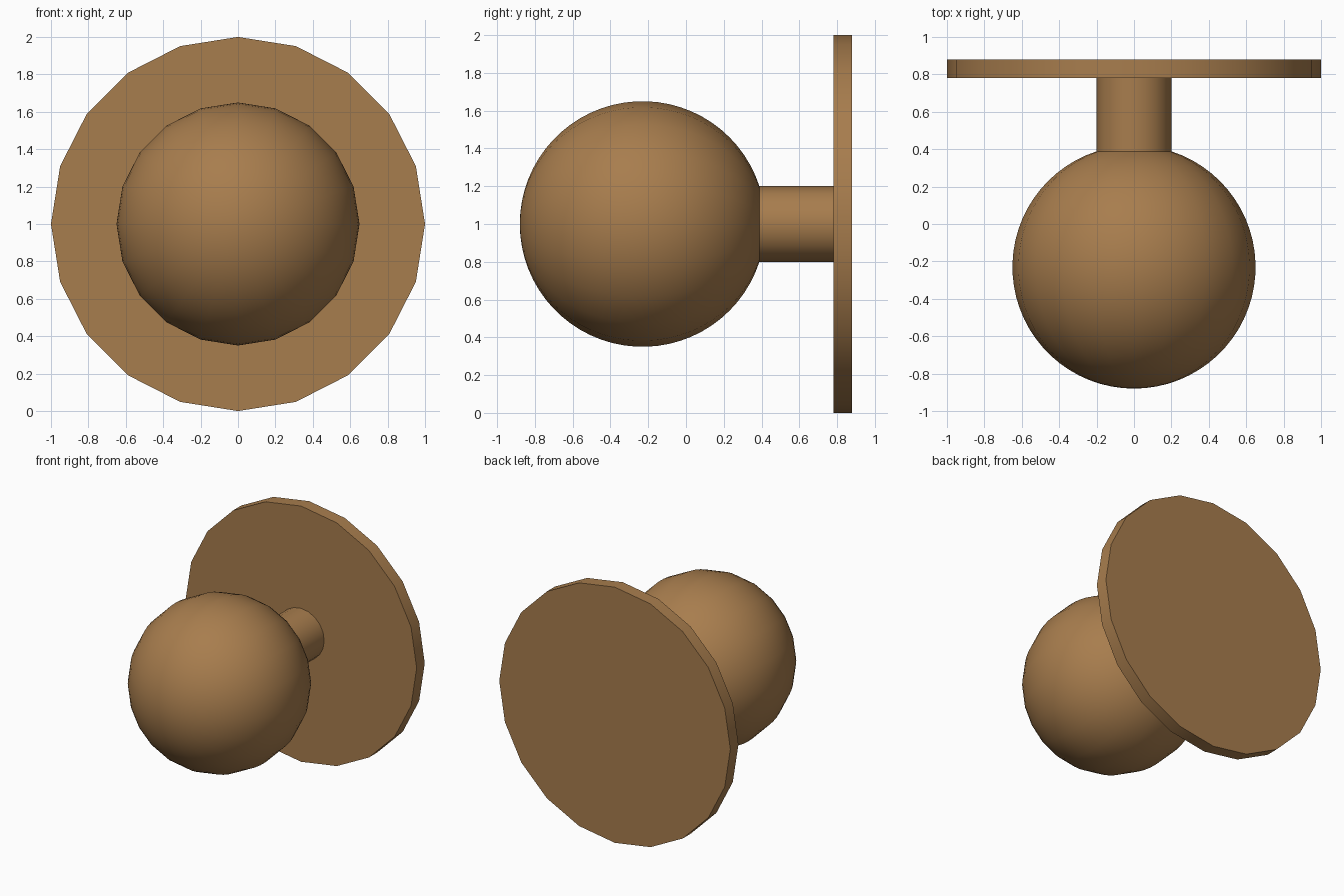
import bpy, math

if "Cube" in bpy.data.objects:
    bpy.data.objects.remove(bpy.data.objects["Cube"])

SIDES = 20          # low-poly count around the knob axis (the y axis)
CENTRE_Z = 1.0

wood = bpy.data.materials.new("warm_brown")
wood.diffuse_color = (0.39, 0.205, 0.075, 1)
wood.use_nodes = True
wood.node_tree.nodes["Principled BSDF"].inputs["Base Color"].default_value = wood.diffuse_color


def lathe(name, profile):
    """Revolve (radius, y) points about the y axis; radius 0 makes a pole."""
    verts, rings, faces = [], [], []
    for r, y in profile:
        n = 1 if r < 1e-6 else SIDES
        rings.append([len(verts) + i for i in range(n)])
        for i in range(n):
            a = 2 * math.pi * i / SIDES
            verts.append((r * math.cos(a), y, CENTRE_Z + r * math.sin(a)))
    for a, b in zip(rings, rings[1:]):
        for i in range(SIDES):
            j = (i + 1) % SIDES
            quad = [a[i % len(a)], a[j % len(a)], b[j % len(b)], b[i % len(b)]]
            faces.append(list(dict.fromkeys(quad)))
    # close open ends with flat caps
    if len(rings[0]) > 1:
        faces.append(rings[0][::-1])
    if len(rings[-1]) > 1:
        faces.append(rings[-1])
    mesh = bpy.data.meshes.new(name)
    mesh.from_pydata(verts, [], [f[::-1] for f in faces])
    mesh.materials.append(wood)
    obj = bpy.data.objects.new(name, mesh)
    bpy.context.collection.objects.link(obj)
    # consistent outward normals and smooth shading with sharp rims
    bpy.ops.object.select_all(action='DESELECT')
    obj.select_set(True)
    bpy.context.view_layer.objects.active = obj
    bpy.ops.object.mode_set(mode='EDIT')
    bpy.ops.mesh.select_all(action='SELECT')
    bpy.ops.mesh.normals_make_consistent(inside=False)
    bpy.ops.object.mode_set(mode='OBJECT')
    bpy.ops.object.shade_smooth_by_angle(angle=math.radians(30))
    return obj


# round wall plate
lathe("back_plate", [(1.0, 0.78), (1.0, 0.88)])

# ball grip and its neck, turned as one piece
R, CY, NECK = 0.65, -0.23, 0.2
STEPS = 30
end = math.pi - math.asin(NECK / R)
ball = [(R * math.sin(end * k / STEPS), CY - R * math.cos(end * k / STEPS))
        for k in range(STEPS + 1)]
lathe("knob_and_neck", ball + [(NECK, 0.785)])
